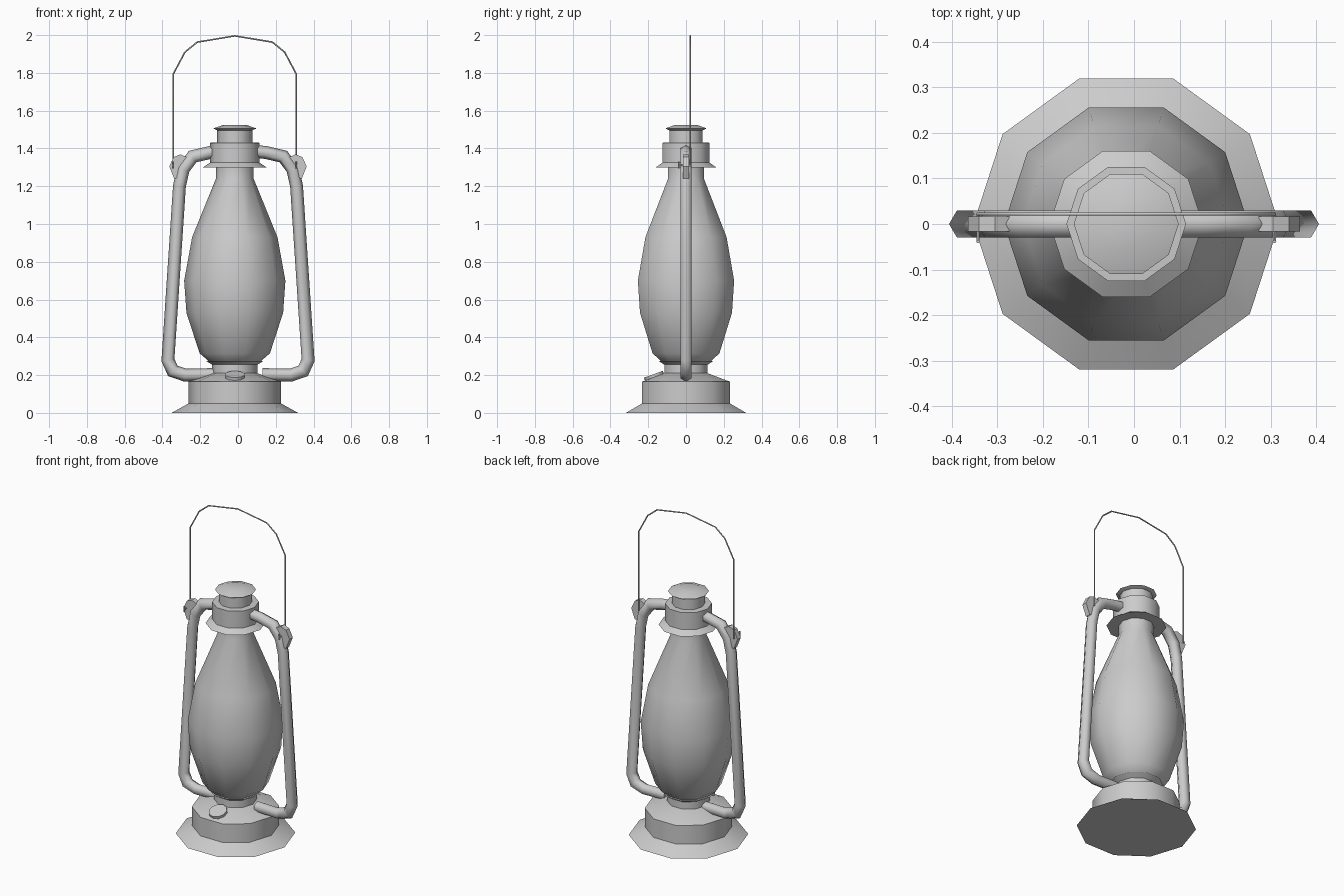
import bpy, bmesh
from math import cos, sin, pi, radians
from mathutils import Vector, Matrix

cube = bpy.data.objects.get("Cube")
if cube:
    bpy.data.objects.remove(cube)

AXIS = -0.017  # x of the lantern's turning axis

metal = bpy.data.materials.new("plain_grey")
metal.use_nodes = True
GREY = (0.6, 0.6, 0.6, 1)
metal.diffuse_color = GREY
metal.node_tree.nodes["Principled BSDF"].inputs["Base Color"].default_value = GREY


def finish(name, bm, angle=40):
    bmesh.ops.recalc_face_normals(bm, faces=bm.faces)
    mesh = bpy.data.meshes.new(name)
    bm.to_mesh(mesh)
    bm.free()
    obj = bpy.data.objects.new(name, mesh)
    bpy.context.collection.objects.link(obj)
    mesh.materials.append(metal)
    bpy.ops.object.select_all(action='DESELECT')
    obj.select_set(True)
    bpy.context.view_layer.objects.active = obj
    bpy.ops.object.shade_smooth_by_angle(angle=radians(angle))
    return obj


def skin(bm, rings):
    """Join equal rings of vertices and close both ends."""
    n = len(rings[0])
    for a, b in zip(rings, rings[1:]):
        for i in range(n):
            j = (i + 1) % n
            bm.faces.new((a[i], a[j], b[j], b[i]))
    bm.faces.new(rings[0])
    bm.faces.new(rings[-1])


def lathe(name, profile, sides=10):
    """Turn a (radius, z) profile about the lantern axis."""
    bm = bmesh.new()
    rings = [[bm.verts.new((AXIS + r * cos(2 * pi * i / sides),
                            r * sin(2 * pi * i / sides), z))
              for i in range(sides)] for r, z in profile]
    skin(bm, rings)
    return finish(name, bm)


def sweep(name, path, radius, y=0, sides=6, angle=65):
    """Mitred tube along an (x, z) path."""
    bm = bmesh.new()
    pts = [Vector((x, y, z)) for x, z in path]
    side = Vector((0, 1, 0))
    rings = []
    for k, p in enumerate(pts):
        before = (p - pts[k - 1]).normalized() if k else None
        after = (pts[k + 1] - p).normalized() if k < len(pts) - 1 else None
        before, after = before or after, after or before
        tangent = (before + after).normalized()
        normal = tangent.cross(side) / tangent.dot(after)
        rings.append([bm.verts.new(p + radius * (normal * cos(2 * pi * i / sides)
                                                 + side * sin(2 * pi * i / sides)))
                      for i in range(sides)])
    skin(bm, rings)
    return finish(name, bm, angle)


def disc(name, radius, depth, matrix, sides=10):
    bm = bmesh.new()
    bmesh.ops.create_cone(bm, cap_ends=True, segments=sides, radius1=radius,
                          radius2=radius, depth=depth, matrix=matrix)
    return finish(name, bm)


# Turned parts, bottom to top
lathe("fuel_tank", [(.335, 0), (.245, .05), (.245, .165), (.12, .21)])
lathe("burner_neck", [(.12, .2), (.12, .255), (.152, .275), (.13, .277)])
lathe("glass_globe", [(.13, .265), (.145, .28), (.186, .315), (.256, .53),
                      (.268, .70), (.226, .93), (.1, 1.24), (.1, 1.305)])
lathe("chimney_collar", [(.168, 1.3), (.131, 1.325), (.131, 1.43), (.09, 1.432)])
lathe("chimney", [(.093, 1.42), (.093, 1.5)])
lathe("chimney_cap", [(.093, 1.496), (.115, 1.506), (.06, 1.525)])

# Filler cap lying on the sloping tank top
disc("filler_cap", .053, .016,
     Matrix.Translation((AXIS, -.17, .197)) @ Matrix.Rotation(radians(20), 4, 'X'))

# Side frame tubes, ears and bail pins
for s, side_name in ((1, "left"), (-1, "right")):
    tube = [(.09, 1.385), (.15, 1.378), (.24, 1.357), (.29, 1.29), (.31, 1.2),
            (.371, .28), (.345, .222), (.28, .2), (.13, .203)]
    sweep(side_name + "_frame_tube", [(s * x, z) for x, z in tube], .034)

    outline = [(.262, 1.35), (.305, 1.369), (.34, 1.355), (.364, 1.305),
               (.338, 1.24), (.3, 1.25)]
    bm = bmesh.new()
    skin(bm, [[bm.verts.new((s * x, y, z)) for x, z in outline] for y in (-.016, .016)])
    finish(side_name + "_ear", bm)

    disc(side_name + "_bail_pin", .004, .064,
         Matrix.Translation((AXIS + s * .325, -.008, 1.31)) @ Matrix.Rotation(pi / 2, 4, 'X'), 6)
    sweep(side_name + "_bail_hook", [(AXIS + s * .325, 1.295), (AXIS + s * .325, 1.33)],
          .004, y=-.038)

# Wire bail, mirrored about the axis
half = [(.325, 1.305), (.325, 1.795), (.264, 1.91), (.199, 1.963)]
bail = [(AXIS - x, z) for x, z in half] + [(AXIS, 1.996)]
bail += [(AXIS + x, z) for x, z in reversed(half)]
sweep("bail_handle", bail, .004, y=.022)
